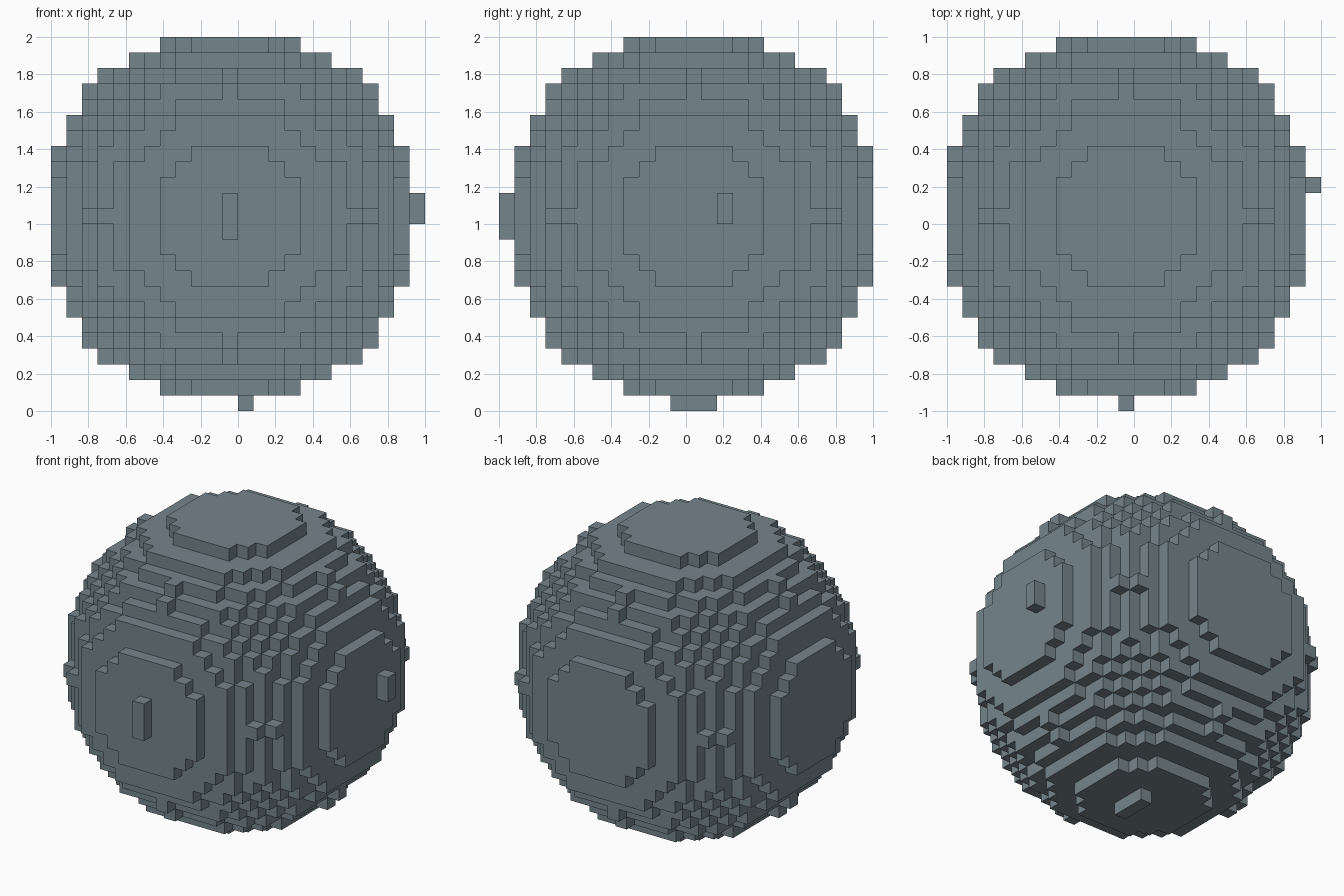
import bpy, bmesh
from mathutils import Vector

CELL = 1 / 12
REACH = 11                       # cells from the middle to each flat cap
RADIUS_SQ = 145                  # squared radius of the ball, in cells
MIDDLE = Vector((-0.5, 0.5, 12.5)) * CELL

cube = bpy.data.objects.get("Cube")
if cube:
    bpy.data.objects.remove(cube)

# Single slate grey colour
slate = bpy.data.materials.new("slate_grey")
slate.use_nodes = True
colour = (0.178, 0.235, 0.262, 1)
slate.diffuse_color = colour
bsdf = slate.node_tree.nodes["Principled BSDF"]
bsdf.inputs["Base Color"].default_value = colour
bsdf.inputs["Roughness"].default_value = 0.8

# Blocks that make up the ball
span = range(-REACH, REACH + 1)
blocks = {(x, y, z) for x in span for y in span for z in span
          if x * x + y * y + z * z <= RADIUS_SQ}

# Small nubs on the left, front and bottom caps
out = REACH + 1
blocks |= {(out, 2, z) for z in (0, 1)}
blocks |= {(0, -out, z) for z in (-1, 0, 1)}
blocks |= {(1, y, -out) for y in (-1, 0, 1)}

# Skin: one square wherever a block has no neighbour
bm = bmesh.new()
corners = {}


def corner(point):
    key = tuple(round(c * 2) for c in point)
    if key not in corners:
        corners[key] = bm.verts.new(MIDDLE + point * CELL)
    return corners[key]


for block in blocks:
    for axis in range(3):
        for side in (-1, 1):
            normal = Vector((0, 0, 0))
            normal[axis] = side
            centre = Vector(block)
            if tuple(int(c) for c in centre + normal) in blocks:
                continue
            u = Vector((0, 0, 0))
            u[(axis + 1) % 3] = 0.5
            v = normal.cross(u)
            mid = centre + normal / 2
            bm.faces.new([corner(mid + a * u + b * v)
                          for a, b in ((-1, -1), (1, -1), (1, 1), (-1, 1))])

mesh = bpy.data.meshes.new("block_ball")
bm.to_mesh(mesh)
bm.free()
mesh.materials.append(slate)
ball = bpy.data.objects.new("block_ball", mesh)
bpy.context.collection.objects.link(ball)
